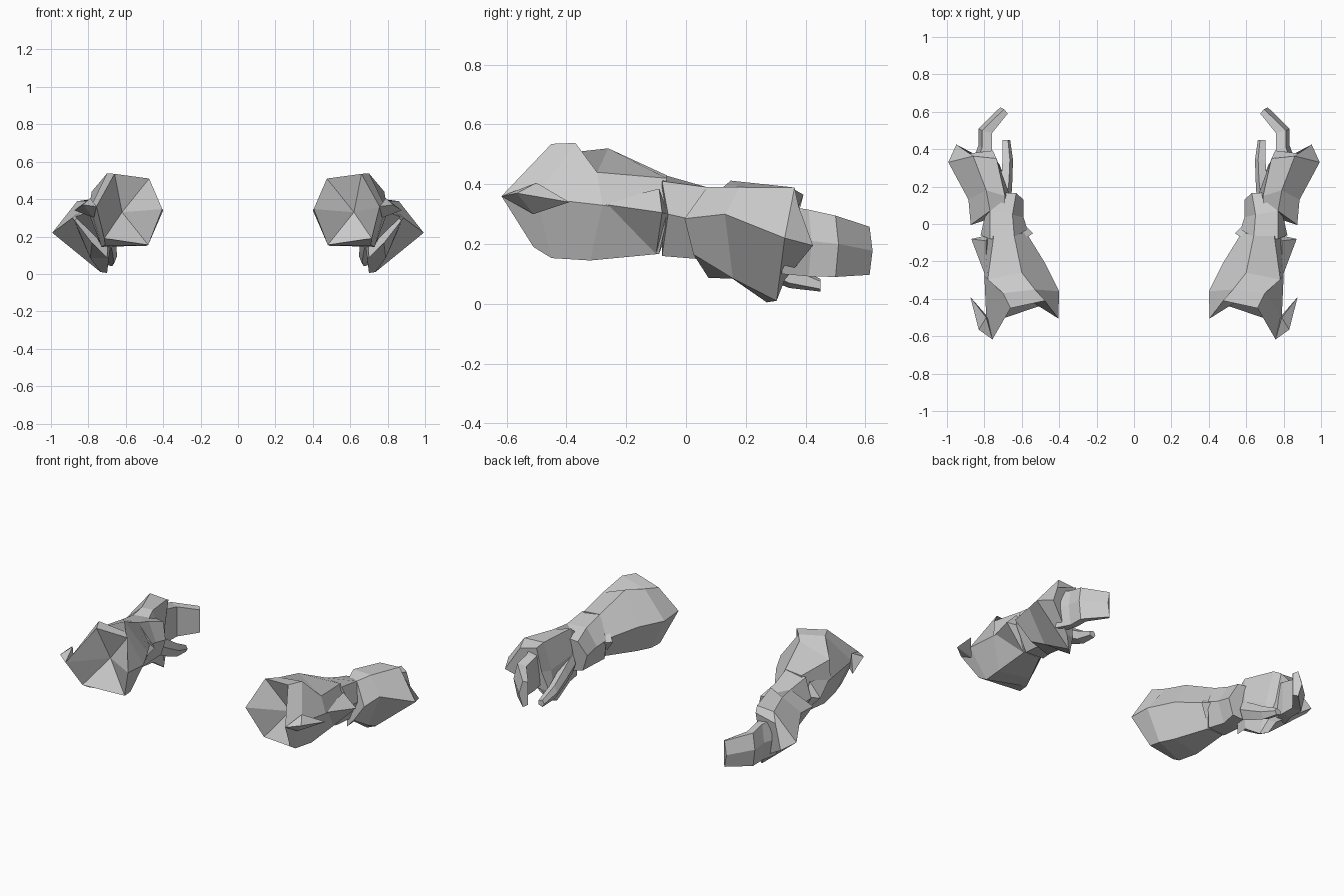
import bpy, bmesh


def finish(name, bm):
    # flat-shaded part, mirrored across x = 0 to make the opposite arm
    bmesh.ops.recalc_face_normals(bm, faces=bm.faces)
    mesh = bpy.data.meshes.new(name)
    bm.to_mesh(mesh)
    bm.free()
    ob = bpy.data.objects.new(name, mesh)
    bpy.context.collection.objects.link(ob)
    mod = ob.modifiers.new("opposite_arm", 'MIRROR')
    mod.use_mirror_merge = False


def loft(name, rings, start=None):
    # skin successive rings; the first end may fan into a pit point
    bm = bmesh.new()
    vs = [[bm.verts.new(p) for p in r] for r in rings]
    n = len(rings[0])
    for a, b in zip(vs, vs[1:]):
        for i in range(n):
            j = (i + 1) % n
            bm.faces.new((a[i], a[j], b[j], b[i]))
    if start:
        c = bm.verts.new(start)
        for i in range(n):
            bm.faces.new((c, vs[0][(i + 1) % n], vs[0][i]))
    else:
        bm.faces.new(vs[0][::-1])
    bm.faces.new(vs[-1])
    finish(name, bm)


def hull(name, pts):
    bm = bmesh.new()
    for p in pts:
        bm.verts.new(p)
    bmesh.ops.convex_hull(bm, input=bm.verts)
    finish(name, bm)


# Forearm: ring order is inner, top inner, top outer, outer, bottom outer, bottom inner
loft("forearm", [
    [(.405, -.505, .347), (.475, -.41, .51), (.66, -.45, .535),
     (.757, -.617, .36), (.715, -.51, .19), (.48, -.43, .155)],
    [(.40, -.36, .34), (.53, -.35, .51), (.70, -.37, .538),
     (.79, -.50, .355), (.71, -.45, .153), (.49, -.36, .15)],
    [(.475, -.21, .34), (.60, -.26, .52), (.782, -.297, .44),
     (.80, -.28, .33), (.73, -.32, .145), (.53, -.28, .15)],
    [(.58, -.04, .30), (.64, -.065, .43), (.75, -.065, .42),
     (.80, -.06, .30), (.73, -.09, .167), (.62, -.09, .167)],
], start=(.62, -.37, .33))

# Wrist cuff
loft("wrist_cuff", [
    [(.57, -.03, .30), (.64, -.07, .43), (.77, -.08, .41),
     (.82, -.06, .30), (.73, -.08, .16), (.61, -.07, .16)],
    [(.59, .035, .28), (.65, .05, .39), (.77, .07, .39),
     (.80, .03, .28), (.73, .04, .15), (.63, .04, .15)],
    [(.59, .13, .26), (.63, .165, .35), (.74, .17, .36),
     (.78, .15, .26), (.73, .15, .14), (.62, .13, .16)],
])

# Pointed plates: elbow, outer wrist and inner wrist
hull("elbow_spike", [(.757, -.617, .36), (.83, -.565, .37), (.79, -.5, .405),
                     (.77, -.51, .30), (.875, -.39, .34)])
hull("outer_wrist_spike", [(.79, -.29, .335), (.87, -.08, .305), (.79, -.09, .385),
                           (.73, -.10, .167), (.78, -.06, .30)])
hull("inner_wrist_spike", [(.54, -.05, .29), (.60, -.09, .36), (.60, -.08, .21),
                           (.60, .01, .29)])

# Back-of-hand guard with the outward knuckle point
loft("hand_guard", [
    [(.69, .08, .27), (.69, .10, .37), (.77, .07, .39),
     (.873, -.005, .285), (.78, .025, .165), (.70, .075, .087)],
    [(.67, .17, .26), (.69, .15, .412), (.79, .18, .39),
     (.885, .13, .30), (.79, .157, .085), (.69, .156, .084)],
    [(.72, .30, .20), (.735, .35, .389), (.86, .363, .389),
     (.993, .33, .22), (.735, .303, .01), (.70, .27, .005)],
    [(.75, .35, .20), (.755, .393, .365), (.88, .377, .325),
     (.95, .425, .195), (.77, .33, .08), (.72, .32, .08)],
])

# Fingers: one curled slab with a central ridge
fingers = []
for xo, yo, xi, yi, top, mid, bot in [
        (.865, .33, .77, .33, .33, .21, .10),
        (.832, .42, .76, .40, .315, .21, .092),
        (.832, .51, .76, .485, .295, .20, .09),
        (.715, .624, .675, .59, .258, .178, .097)]:
    fingers.append([(xi, yi, top - .01), (xo - .02, yo - .01, top), (xo, yo, mid),
                    (xo - .02, yo - .01, bot), (xi, yi, bot + .01)])
loft("fingers", fingers)

# Thumb
thumb = []
for x, y, z, w, h in [(.69, .15, .20, .035, .06), (.68, .24, .15, .03, .055),
                      (.675, .345, .095, .028, .042), (.682, .45, .062, .02, .021)]:
    thumb.append([(x - w, y, z), (x - w * .4, y, z + h), (x + w, y, z + h * .6),
                  (x + w, y, z - h * .6), (x - w * .4, y, z - h)])
loft("thumb", thumb)
